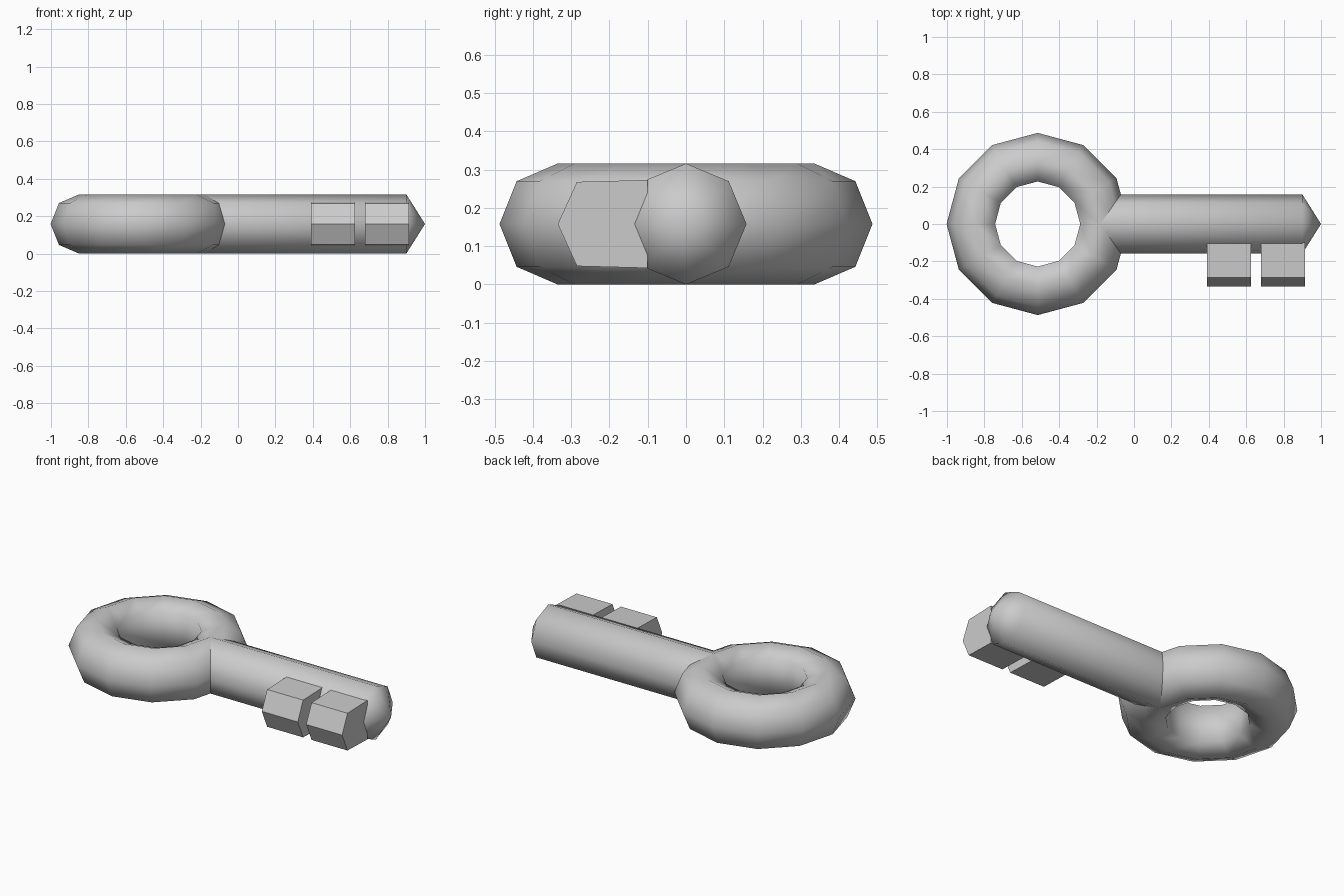
import bpy, bmesh
from math import sin, cos, pi, radians
from mathutils import Vector, Matrix

cube = bpy.data.objects.get("Cube")
if cube:
    bpy.data.objects.remove(cube, do_unlink=True)

RADIUS = 0.158      # half the thickness of the key
RING_X = -0.515     # centre of the bow

metal = bpy.data.materials.new("plain_grey_metal")
metal.use_nodes = True
GREY = (0.6, 0.6, 0.6, 1)
metal.diffuse_color = GREY
metal.node_tree.nodes["Principled BSDF"].inputs["Base Color"].default_value = GREY


def loft(name, loops, closed=False, smooth=True):
    """Join equal-length point loops with quads; cap the ends unless closed."""
    bm = bmesh.new()
    rows = [[bm.verts.new(p) for p in loop] for loop in loops]
    n = len(rows[0])
    pairs = list(zip(rows, rows[1:]))
    if closed:
        pairs.append((rows[-1], rows[0]))
    else:
        bm.faces.new(rows[0])
        bm.faces.new(rows[-1])
    for a, b in pairs:
        for i in range(n):
            j = (i + 1) % n
            bm.faces.new((a[i], a[j], b[j], b[i]))
    # Collapse point-like ends
    bmesh.ops.remove_doubles(bm, verts=bm.verts, dist=0.0005)
    bmesh.ops.recalc_face_normals(bm, faces=bm.faces)
    mesh = bpy.data.meshes.new(name)
    bm.to_mesh(mesh)
    bm.free()
    mesh.materials.append(metal)
    obj = bpy.data.objects.new(name, mesh)
    bpy.context.collection.objects.link(obj)
    if smooth:
        bpy.ops.object.select_all(action='DESELECT')
        obj.select_set(True)
        bpy.context.view_layer.objects.active = obj
        bpy.ops.object.shade_smooth_by_angle(angle=radians(80))
    return obj


def octagon(x, r):
    return [Vector((x, r * cos(k * pi / 4), RADIUS + r * sin(k * pi / 4)))
            for k in range(8)]


# Bow: twelve-sided ring, octagonal section with a flat inner wall
section = [Vector((0.335 + 0.152 * cos(k * pi / 4), 0, RADIUS + RADIUS * sin(k * pi / 4)))
           for k in range(8) if k != 4]
centre = Vector((RING_X, 0, 0))
loft("bow_ring",
     [[Matrix.Rotation(s * pi / 6, 3, 'Z') @ p + centre for p in section]
      for s in range(12)], closed=True)

# Shaft: octagonal bar ending in a blunt point
shaft = loft("shaft", [octagon(-0.18, RADIUS), octagon(0.9, RADIUS)], smooth=False)
bm = bmesh.new()
bm.from_mesh(shaft.data)
tip = max(bm.faces, key=lambda f: f.calc_center_median().x)
apex = bmesh.ops.poke(bm, faces=[tip])["verts"][0]
apex.co.x = 1.0
bm.to_mesh(shaft.data)
bm.free()
bpy.ops.object.select_all(action='DESELECT')
shaft.select_set(True)
bpy.context.view_layer.objects.active = shaft
bpy.ops.object.shade_smooth_by_angle(angle=radians(80))

# Teeth: two wedge-nosed blocks on the front of the shaft
tooth_profile = [(-0.10, 0.115), (-0.285, 0.11), (-0.335, 0),
                 (-0.285, -0.11), (-0.10, -0.115)]
for name, x0, x1 in (("inner_tooth", 0.39, 0.625), ("outer_tooth", 0.68, 0.915)):
    loft(name, [[Vector((x, y, RADIUS + z)) for y, z in tooth_profile]
                for x in (x0, x1)], smooth=False)
